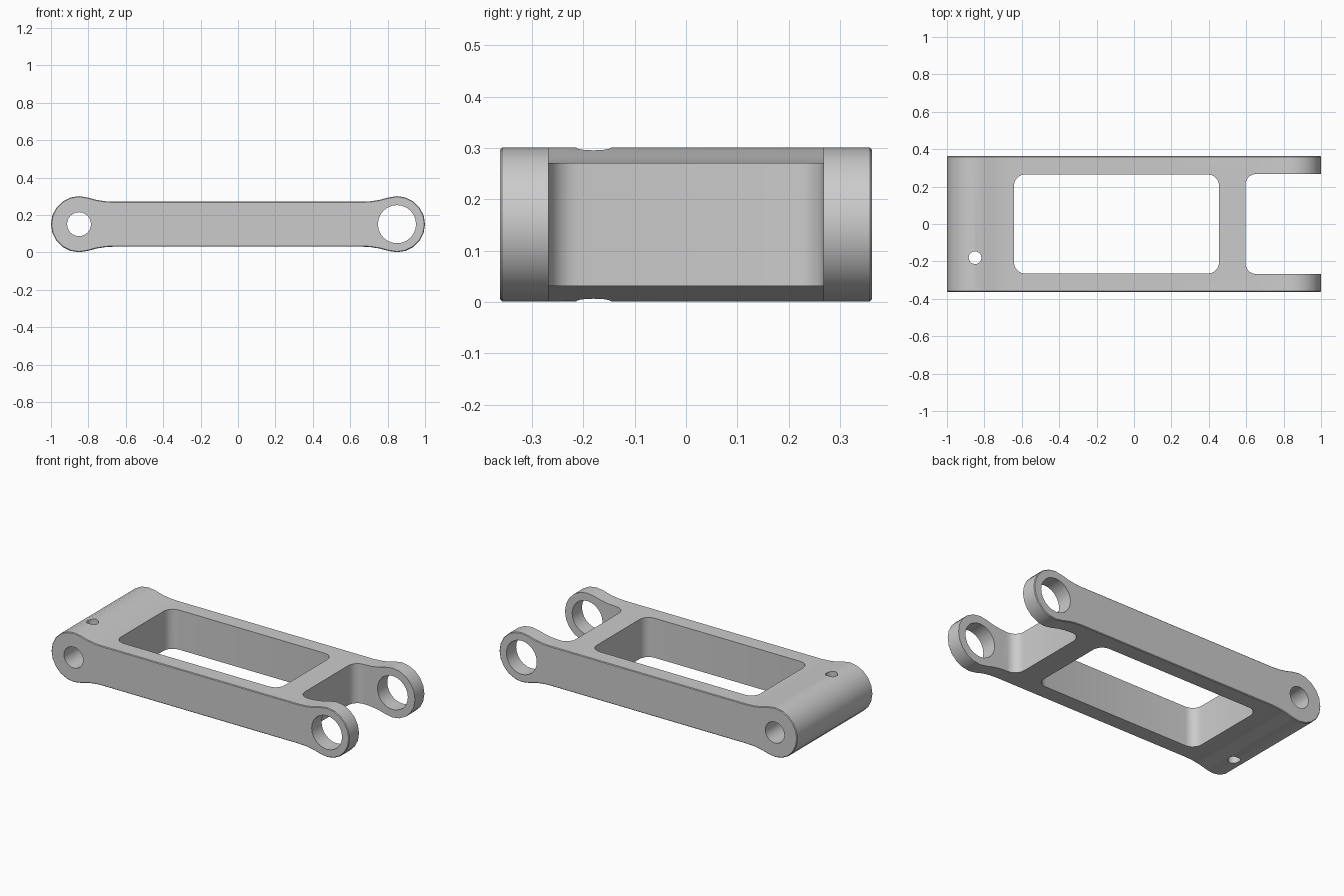
import bpy, bmesh
from math import sin, cos, pi, atan2, radians
from mathutils import Vector

if "Cube" in bpy.data.objects:
    bpy.data.objects.remove(bpy.data.objects["Cube"])

END_X, END_R, MID_Z = 0.85, 0.15, 0.151    # boss centres, radius, mid height
HALF_H, HALF_W = 0.12, 0.3625              # rail half height, half width
BLEND = 0.19                               # boss centre to end of blend


def arc(cx, cy, r, a0, a1, n):
    return [(cx + r * cos(a0 + (a1 - a0) * i / n),
             cy + r * sin(a0 + (a1 - a0) * i / n)) for i in range(n + 1)]


def rounded_rect(x0, x1, hy, r):
    corners = [(x1 - r, hy - r, 0), (x0 + r, hy - r, 1),
               (x0 + r, r - hy, 2), (x1 - r, r - hy, 3)]
    return [p for cx, cy, q in corners
            for p in arc(cx, cy, r, q * pi / 2, (q + 1) * pi / 2, 5)]


def prism(name, points, axis, lo, hi, bevel=0):
    """Extrude a 2D outline along 'Y' (points are x,z) or 'Z' (points are x,y)."""
    bm = bmesh.new()
    place = (lambda a, b: (a, lo, b)) if axis == 'Y' else (lambda a, b: (a, b, lo))
    base = bm.faces.new([bm.verts.new(place(*p)) for p in points])
    ext = bmesh.ops.extrude_face_region(bm, geom=[base])['geom']
    step = Vector((0, hi - lo, 0)) if axis == 'Y' else Vector((0, 0, hi - lo))
    top = [g for g in ext if isinstance(g, bmesh.types.BMFace)][0]
    bmesh.ops.translate(bm, vec=step, verts=list(top.verts))
    bmesh.ops.recalc_face_normals(bm, faces=bm.faces[:])
    if bevel:
        rim = list(base.edges) + list(top.edges)
        bmesh.ops.bevel(bm, geom=rim, offset=bevel, segments=1, affect='EDGES')
    me = bpy.data.meshes.new(name)
    bm.to_mesh(me)
    bm.free()
    ob = bpy.data.objects.new(name, me)
    bpy.context.collection.objects.link(ob)
    return ob


# Side outline: round bosses blended into a straight bar
blend_r = (BLEND**2 - END_R**2 + HALF_H**2) / (2 * (END_R - HALF_H))
tangent = atan2(HALF_H + blend_r, -BLEND)
quarter = arc(END_X, 0, END_R, 0, tangent, 6)
quarter += arc(END_X - BLEND, HALF_H + blend_r, blend_r, tangent + pi, 1.5 * pi, 3)[1:]
upper = quarter + [(-x, z) for x, z in reversed(quarter)]
outline = upper + [(x, -z) for x, z in reversed(upper[1:-1])]
arm = prism("link_arm", [(x, z + MID_Z) for x, z in outline], 'Y', -HALF_W, HALF_W, 0.004)

# Openings: window, fork gap, pivot bores, small pin hole
cutters = [
    prism("window_cutter", rounded_rect(-0.642, 0.455, 0.265, 0.06), 'Z', -0.2, 0.6),
    prism("fork_cutter", rounded_rect(0.595, 1.3, 0.268, 0.06), 'Z', -0.2, 0.6),
    prism("small_bore_cutter", arc(-END_X, MID_Z, 0.064, 0, 2 * pi, 24)[:-1], 'Y', -0.6, 0.6),
    prism("large_bore_cutter", arc(END_X, MID_Z, 0.102, 0, 2 * pi, 24)[:-1], 'Y', -0.6, 0.6),
    prism("pin_hole_cutter", arc(-END_X, -0.18, 0.034, 0, 2 * pi, 20)[:-1], 'Z', -0.2, 0.6),
]
bpy.context.view_layer.objects.active = arm
arm.select_set(True)
for cutter in cutters:
    cutter.hide_render = True
    mod = arm.modifiers.new(cutter.name, 'BOOLEAN')
    mod.operation, mod.solver, mod.object = 'DIFFERENCE', 'EXACT', cutter
    bpy.ops.object.modifier_apply(modifier=mod.name)
    bpy.data.objects.remove(cutter)

bpy.ops.object.shade_smooth_by_angle(angle=radians(30))
